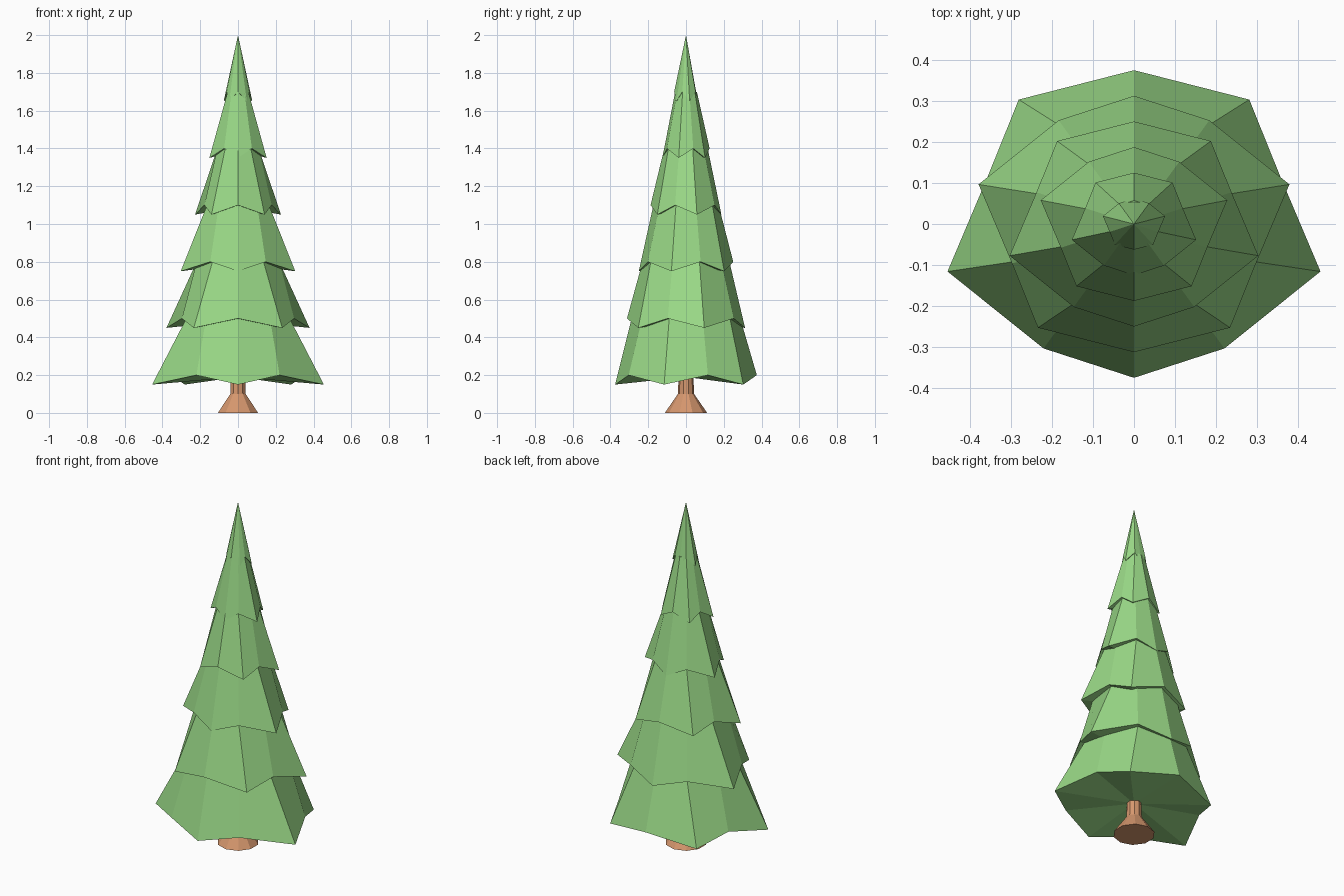
import bpy, bmesh
from math import sin, cos, pi

if "Cube" in bpy.data.objects:
    bpy.data.objects.remove(bpy.data.objects["Cube"])

SIDES = 10


def material(name, color):
    m = bpy.data.materials.new(name)
    m.diffuse_color = (*color, 1)
    m.use_nodes = True
    m.node_tree.nodes["Principled BSDF"].inputs["Base Color"].default_value = m.diffuse_color
    return m


def build(name, rings, tip, base_z, mat):
    """Skin a stack of rings, closed by a centre point at each end."""
    bm = bmesh.new()
    loops = [[bm.verts.new(p) for p in ring] for ring in rings]
    top = bm.verts.new((0, 0, tip))
    bottom = bm.verts.new((0, 0, base_z))
    for i in range(SIDES):
        j = (i + 1) % SIDES
        for a, b in zip(loops, loops[1:]):
            bm.faces.new((a[i], a[j], b[j], b[i]))
        bm.faces.new((loops[-1][i], loops[-1][j], top))
        bm.faces.new((loops[0][j], loops[0][i], bottom))
    bmesh.ops.recalc_face_normals(bm, faces=bm.faces)
    me = bpy.data.meshes.new(name)
    bm.to_mesh(me)
    bm.free()
    me.materials.append(mat)
    ob = bpy.data.objects.new(name, me)
    bpy.context.collection.objects.link(ob)


def ring(r, z, flip=1):
    """Regular ring with its first vertex at the front (or back if flipped)."""
    return [(r * sin(2 * pi * i / SIDES), -flip * r * cos(2 * pi * i / SIDES), z)
            for i in range(SIDES)]


def skirt(r, z, flip):
    """Drooping hem: every other vertex hangs lower and is stretched sideways."""
    return [(x * (1.275 if i % 2 == 0 else 1), y, z + 0.05 * (i % 2))
            for i, (x, y, _) in enumerate(ring(r, z, flip))]


green = material("needles", (0.32, 0.69, 0.24))
brown = material("bark", (0.67, 0.31, 0.155))

# Six branch tiers, alternately turned round, shrinking to a point
for n in range(6):
    r, z = 0.0625 * (6 - n), 0.15 + 0.3 * n
    flip = 1 if n % 2 == 0 else -1
    rings = [skirt(r, z, flip)]
    if n < 5:
        rings.append(ring(0.92 * 0.0625 * (5 - n), z + 0.35, flip))
    build(f"branch_tier_{n + 1}", rings, z + 0.35, z + 0.04, green)

# Trunk with flared foot
build("trunk", [ring(0.112, 0), ring(0.043, 0.1), ring(0.038, 0.22)], 0.22, 0, brown)
